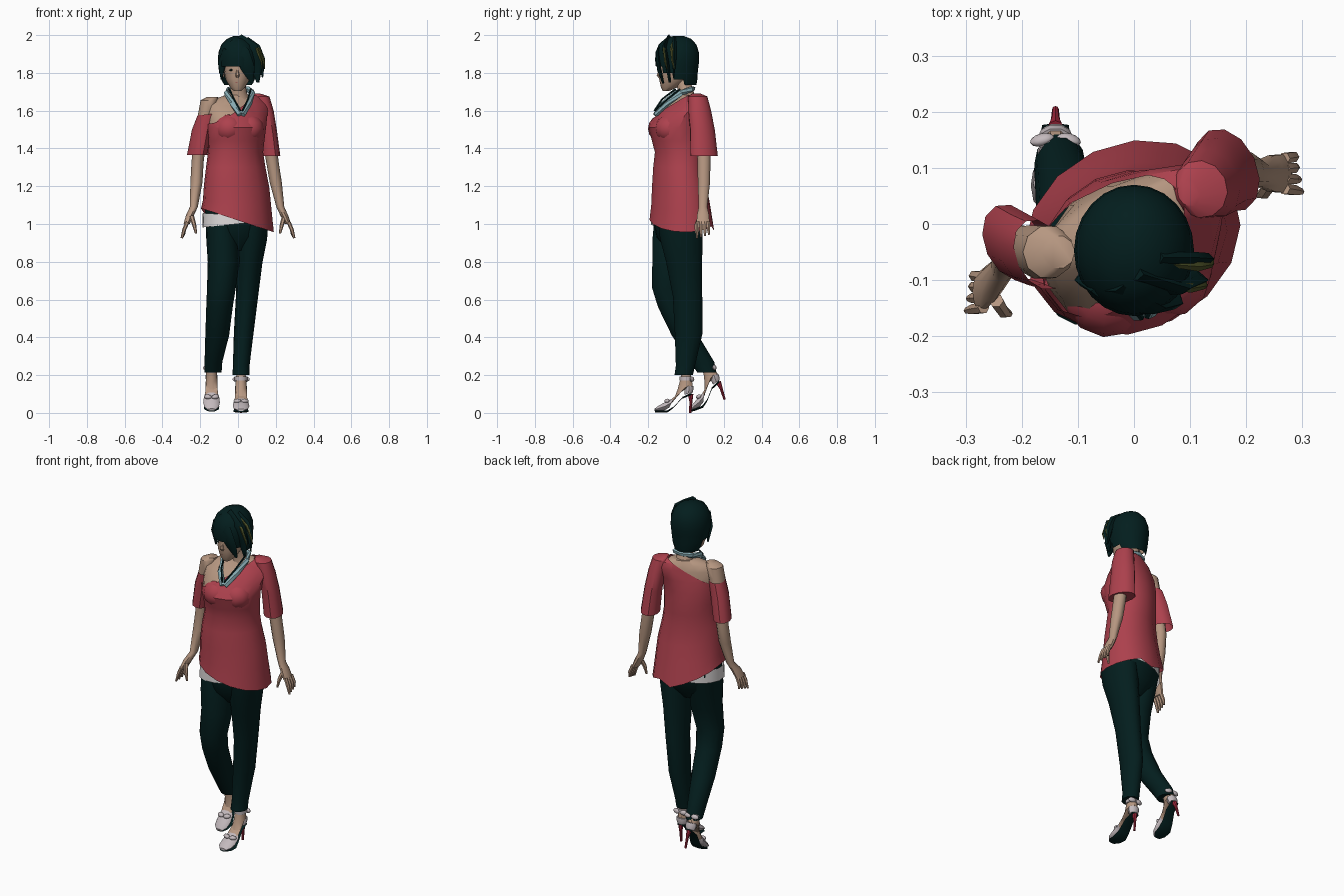
import bpy, bmesh, math
from mathutils import Vector, Matrix

def material(name, r, g, b):
    m = bpy.data.materials.new(name)
    m.diffuse_color = (r, g, b, 1)
    return m

SKIN = material("skin", .47, .31, .22)
RED = material("coral_red", .42, .053, .075)
DARK = material("dark_green", .001, .013, .013)
WHITE = material("white", .75, .72, .72)
BLUE = material("pale_blue", .25, .42, .46)
GREY = material("shoe_grey", .55, .49, .51)
HEEL = material("heel_red", .36, .02, .045)
OLIVE = material("olive", .07, .08, .02)

def finish(name, bm, mat, angle=40, matrix=None):
    if matrix:
        bm.transform(matrix)
    bmesh.ops.recalc_face_normals(bm, faces=bm.faces)
    me = bpy.data.meshes.new(name)
    bm.to_mesh(me)
    bm.free()
    me.materials.append(mat)
    me.shade_smooth()
    me.set_sharp_from_angle(angle=math.radians(angle))
    ob = bpy.data.objects.new(name, me)
    bpy.context.collection.objects.link(ob)
    return ob

def skin_rings(rings, n=12, cap=True):
    """Bridge elliptical rings given as (centre, u, v)."""
    bm = bmesh.new()
    rows = [[bm.verts.new(c + u * math.cos(2 * math.pi * i / n) + v * math.sin(2 * math.pi * i / n))
             for i in range(n)] for c, u, v in rings]
    for a, b in zip(rows, rows[1:]):
        for i in range(n):
            j = (i + 1) % n
            bm.faces.new((a[i], a[j], b[j], b[i]))
    if cap:
        bm.faces.new(rows[0])
        bm.faces.new(rows[-1])
    return bm

def flat(x, y, z, rx, ry, rot=0, tilt=0):
    """Horizontal ring, turned by rot degrees, sloping by tilt along x."""
    c, s = math.cos(math.radians(rot)), math.sin(math.radians(rot))
    return (Vector((x, y, z)), Vector((c, s, tilt * c)) * rx, Vector((-s, c, -tilt * s)) * ry)

def loft(name, rows, mat, n=12, cap=True, rot=0):
    return finish(name, skin_rings([flat(*r, rot) if len(r) == 5 else flat(*r) for r in rows], n, cap), mat)

def tube(name, pts, mat, n=6, ref=(0, 1, 0), matrix=None):
    """Tube along points (x, y, z, width, depth)."""
    ps = [Vector(p[:3]) for p in pts]
    rings = []
    for i, p in enumerate(pts):
        t = (ps[min(i + 1, len(ps) - 1)] - ps[max(i - 1, 0)]).normalized()
        u = t.cross(Vector(ref)).normalized()
        rings.append((ps[i], u * p[3], u.cross(t) * p[-1]))
    return finish(name, skin_rings(rings, n), mat, matrix=matrix)

def ball(name, loc, size, mat, rot=0, matrix=None):
    bm = bmesh.new()
    bmesh.ops.create_uvsphere(bm, u_segments=12, v_segments=8, radius=1)
    bm.transform(Matrix.Translation(loc) @ Matrix.Rotation(math.radians(rot), 4, 'Z') @ Matrix.Diagonal((*size, 1)))
    return finish(name, bm, mat, matrix=matrix)

# Torso skin and blouse share the same upper profile
TURN = 25
upper = [(-.013, -.035, 1.38, .15, .126), (-.011, -.042, 1.44, .154, .135), (-.01, -.052, 1.51, .162, .142),
         (-.008, -.032, 1.575, .172, .118), (-.005, .0, 1.635, .184, .08), (0, .012, 1.668, .15, .062),
         (.003, .012, 1.692, .072, .05)]
loft("torso", [(x, y, z - .008, a * .95, b * .93) for x, y, z, a, b in upper], SKIN, 16, True, TURN)
lower = [flat(-.003, -.022, 1.02, .198, .166, TURN, -.33), flat(-.004, -.028, 1.1, .188, .15, TURN, -.15),
         flat(-.007, -.035, 1.2, .18, .138, TURN, -.05), flat(-.012, -.04, 1.3, .163, .128, TURN)]
bm = skin_rings(lower + [flat(*r, TURN) for r in upper], 16, False)
bm.verts.ensure_lookup_table()
for v in bm.verts[:16]:                       # hem dips at the back
    if v.co.x < .06:
        v.co.z -= max(0, v.co.y + .05) * .27
bmesh.ops.bisect_plane(bm, geom=bm.verts[:] + bm.edges[:] + bm.faces[:], plane_co=(0, 0, 1.635),
                       plane_no=(-.48, -.25, 1), clear_outer=True)
finish("blouse", bm, RED, 30)
for side, loc in (("right", (-.05, -.115, 1.505)), ("left", (.055, -.08, 1.505))):
    ball(side + "_bust", loc, (.082, .088, .078), RED, TURN)

# Sleeves
loft("right_sleeve", [(-.165, -.055, 1.58, .045, .066, TURN, .1), (-.19, -.045, 1.5, .05, .068, TURN),
                      (-.216, -.033, 1.365, .05, .072, TURN)], RED, 12, False)
loft("left_sleeve", [(.098, .055, 1.69, .02, .025), (.118, .062, 1.675, .048, .052), (.136, .072, 1.6, .05, .064),
                     (.152, .087, 1.5, .049, .07), (.166, .096, 1.36, .053, .078)], RED, 12, True, TURN)

# Arms and hands
loft("right_arm", [(-.135, -.05, 1.672, .03, .03), (-.152, -.05, 1.655, .046, .048), (-.164, -.05, 1.6, .044, .05),
                   (-.2, -.042, 1.45, .035, .04), (-.214, -.035, 1.33, .032, .035), (-.22, -.05, 1.22, .032, .034),
                   (-.234, -.08, 1.09, .021, .024), (-.255, -.105, 1.045, .021, .034),
                   (-.272, -.12, 1.0, .016, .036)], SKIN, 10)
loft("left_arm", [(.14, .07, 1.58, .036, .045), (.165, .092, 1.45, .036, .04), (.182, .095, 1.33, .033, .036),
                  (.2, .095, 1.22, .032, .034), (.224, .09, 1.09, .021, .024), (.245, .09, 1.045, .021, .034),
                  (.265, .09, 1.0, .016, .036)], SKIN, 10)
for side, s, y0 in (("right", -1, -.122), ("left", 1, .09)):
    for i in range(4):
        d = (i - 1.5) * .018
        tube(f"{side}_finger_{i + 1}", [(s * .268, y0 + d, 1.01, .011), (s * .285, y0 + d * 1.1, .97, .01),
                                       (s * (.298 - .004 * i), y0 + d * 1.2, .925 + .006 * i, .006)], SKIN)
    tube(side + "_thumb", [(s * .245, y0 - .015, 1.04, .013), (s * .232, y0 - .035, .995, .011),
                           (s * .222, y0 - .038, .95, .006)], SKIN)

# Trousers and the white underlayer at the hip
loft("trouser_hips", [(-.008, -.03, 1.12, .168, .135), (-.01, -.035, 1.02, .172, .138),
                      (-.01, -.04, .93, .15, .115), (-.005, -.04, .86, .07, .06)], DARK, 16, True, 12)
loft("underlayer_band", [(-.008, -.035, 1.047, .184, .144, 20, -.06), (-.008, -.035, 1.0, .186, .144, 20, .1)],
     WHITE, 16, False)
loft("right_trouser_leg", [(-.088, -.055, 1.0, .083, .118), (-.083, -.068, .92, .085, .112), (-.076, -.085, .8, .084, .096),
                           (-.088, -.103, .66, .076, .078), (-.098, -.076, .56, .07, .074), (-.11, -.005, .41, .063, .072),
                           (-.13, .085, .27, .047, .066), (-.132, .11, .215, .045, .052)], DARK, 14)
loft("left_trouser_leg", [(.078, -.03, 1.0, .082, .12), (.073, -.025, .92, .081, .115), (.061, -.01, .8, .069, .098),
                          (.048, .008, .62, .059, .08), (.03, .014, .42, .052, .075), (.017, -.003, .25, .044, .052),
                          (.016, -.012, .2, .045, .05)], DARK, 14)

# Feet and high-heeled sandals; the right one is pitched up on its toe
def foot(side, m):
    def rings(name, rows, mat, n=10):
        finish(name, skin_rings([(Vector((0, y, z)), Vector((w, 0, 0)), Vector((0, vy, vz)))
                                 for y, z, w, vy, vz in rows], n), mat, matrix=m)
    rings(side + "_foot", [(-.003, .24, .02, .02, 0), (0, .18, .027, .031, 0), (-.004, .135, .03, .042, .01),
                           (-.045, .09, .032, .025, .032), (-.09, .048, .036, .012, .024),
                           (-.15, .022, .028, 0, .012)], SKIN)
    rings(side + "_sole", [(.03, .1, .024, 0, .006), (-.02, .08, .028, .003, .006), (-.065, .03, .034, .003, .006),
                           (-.1, .007, .041, 0, .006), (-.14, .007, .038, 0, .006), (-.165, .009, .02, 0, .006)], DARK)
    rings(side + "_shoe_toe", [(-.075, .055, .04, .014, .028), (-.11, .036, .044, .006, .025),
                               (-.145, .024, .039, 0, .015), (-.167, .016, .02, 0, .006)], GREY)
    rings(side + "_shoe_heel_cup", [(.016, .142, .031, .024, 0), (.015, .125, .032, .026, 0),
                                    (.014, .102, .026, .022, .005)], GREY)
    rings(side + "_ankle_strap", [(0, .192, .034, .036, 0), (.001, .172, .034, .036, 0)], GREY)
    tube(side + "_heel", [(0, .024, .1, .015), (0, .026, .06, .008), (0, .022, 0, .006)], HEEL, 8, matrix=m)
    for s in (-1, 1):
        ball(side + "_toe_bow", (s * .02, -.1, .063), (.021, .014, .012), GREY, s * 20, m)
        ball(side + "_ankle_bow", (s * .024, .032, .178), (.022, .011, .014), GREY, s * -15, m)

foot("left", Matrix.Translation((.016, 0, 0)))
foot("right", Matrix.Translation((-.14, .03, .003)) @ Matrix.Rotation(math.radians(21), 4, 'X')
     @ Matrix.Translation((0, .165, 0)))

# Neck, head and face
loft("neck", [(.005, .008, 1.66, .06, .05), (.003, .0, 1.70, .042, .04), (0, -.025, 1.78, .038, .042)], SKIN)
loft("head", [(-.002, -.105, 1.705, .02, .018), (-.002, -.088, 1.725, .042, .045), (-.002, -.065, 1.77, .065, .078),
              (0, -.052, 1.83, .077, .093), (0, -.05, 1.9, .08, .095), (0, -.045, 1.96, .05, .06)], SKIN, 16)
tube("nose", [(-.003, -.138, 1.82, .005), (-.003, -.146, 1.787, .011), (-.003, -.138, 1.776, .008)], SKIN)
ball("lips", (-.003, -.126, 1.748), (.017, .012, .006), RED)
for s in (-1, 1):
    ball("eye", (s * .032 - .003, -.132, 1.815), (.012, .007, .005), DARK)
    ball("ear", (s * .08, -.025, 1.805), (.012, .02, .03), SKIN)

# Bobbed hair, opened at the face
bm = skin_rings([flat(*r) for r in [(0, -.03, 1.735, .075, .085), (0, -.04, 1.765, .092, .1), (0, -.045, 1.8, .1, .107),
                                    (0, -.047, 1.835, .104, .113), (0, -.047, 1.87, .107, .117),
                                    (0, -.046, 1.91, .103, .114), (0, -.045, 1.95, .088, .1),
                                    (0, -.042, 1.98, .058, .07), (0, -.04, 1.996, .022, .026)]], 24)
gone = []
for f in bm.faces:
    c = f.calc_center_median()
    front = c.y < -.075 and c.z < 1.84 and c.x < .075
    temple = c.y < -.005 and c.z < 1.785 and c.x < .09
    if front or temple or len(f.verts) > 4 and c.z < 1.8:
        gone.append(f)
bmesh.ops.delete(bm, geom=gone, context='FACES')
finish("hair", bm, DARK)
locks = [[(-.04, -.11, 1.96, .03), (.02, -.15, 1.9, .045), (.055, -.142, 1.82, .035), (.075, -.12, 1.745, .006)],
         [(.0, -.09, 1.98, .03), (.07, -.115, 1.93, .038), (.1, -.1, 1.85, .034), (.105, -.085, 1.75, .008)],
         [(.04, -.06, 1.975, .02), (.095, -.06, 1.93, .026), (.122, -.062, 1.87, .022), (.13, -.065, 1.775, .003)],
         [(-.05, -.12, 1.92, .03), (-.085, -.1, 1.85, .022), (-.088, -.08, 1.765, .004)]]
for i, pts in enumerate(locks):
    tube(f"hair_lock_{i + 1}", [(*p, min(.012, p[3])) for p in pts], DARK, 6)
for i, y in enumerate((-.072, -.11)):
    x = .012 * i
    tube(f"hair_streak_{i + 1}", [(.06 - x, y, 1.965, .004), (.112 - x, y - .004, 1.925, .009, .009),
                                  (.137 - x, y, 1.86, .006), (.14 - x, y + .01, 1.82, .002)], OLIVE, 5)

# V-shaped necklace with a dark fringe
path = [(.012, -.162, 1.58), (-.03, -.122, 1.64), (-.062, -.05, 1.695), (-.05, .015, 1.71), (.0, .036, 1.714),
        (.055, .025, 1.712), (.078, -.025, 1.695), (.06, -.095, 1.64), (.024, -.16, 1.58)]
tube("necklace", [(*p, .012, .017) for p in path], BLUE, 6, (0, .6, .8))
for name, pts in (("necklace_fringe_right", path[:3]), ("necklace_fringe_left", path[-3:])):
    tube(name, [(x * .8 + .004, y - .006, z + .02, .005) for x, y, z in pts], DARK, 5)
